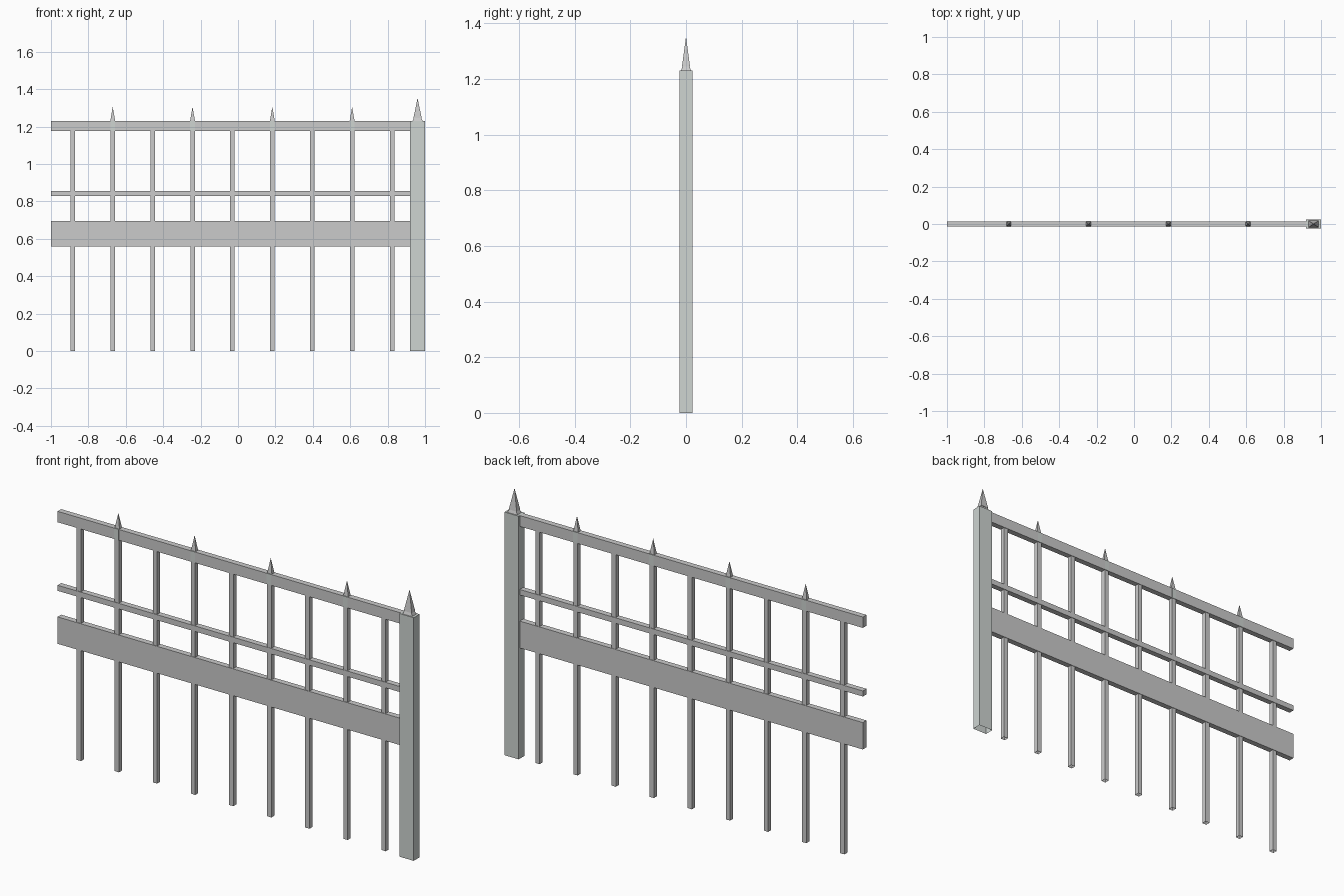
import bpy, bmesh

if "Cube" in bpy.data.objects:
    bpy.data.objects.remove(bpy.data.objects["Cube"])

light = bpy.data.materials.new("light_grey")
light.diffuse_color = (0.62, 0.66, 0.64, 1)
light.use_nodes = True
light.node_tree.nodes["Principled BSDF"].inputs["Base Color"].default_value = light.diffuse_color


def stack(name, x, levels, mat=None, cap_bottom=True):
    """Rectangular sections (z, half_x, half_y) joined upward; zero size makes a tip."""
    bm = bmesh.new()
    prev = None
    for z, hx, hy in levels:
        if hx == 0:
            tip = bm.verts.new((x, 0, z))
            for i in range(4):
                bm.faces.new((prev[i], prev[(i + 1) % 4], tip))
            prev = None
            break
        ring = [bm.verts.new((x + sx * hx, sy * hy, z))
                for sx, sy in ((-1, -1), (1, -1), (1, 1), (-1, 1))]
        if prev:
            for i in range(4):
                j = (i + 1) % 4
                bm.faces.new((prev[i], prev[j], ring[j], ring[i]))
        elif cap_bottom:
            bm.faces.new(ring[::-1])
        prev = ring
    if prev:
        bm.faces.new(prev)
    me = bpy.data.meshes.new(name)
    bm.to_mesh(me)
    bm.free()
    ob = bpy.data.objects.new(name, me)
    bpy.context.collection.objects.link(ob)
    if mat:
        me.materials.append(mat)
    return ob


# Horizontal rails running from the left end to the post
for name, z0, z1 in (("top_rail", 1.175, 1.23),
                     ("thin_rail", 0.828, 0.856),
                     ("wide_rail", 0.56, 0.696)):
    stack(name, -0.04, [(z0, 0.96, 0.0145), (z1, 0.96, 0.0145)])

# Vertical bars, open at the foot; every second one carries a spike
for i in range(9):
    x = -0.883 + i * 0.2133
    stack(f"bar_{i}", x, [(0, 0.012, 0.012), (1.18, 0.012, 0.012)], cap_bottom=False)
    if i % 2:
        stack(f"spike_collar_{i}", x,
              [(1.175, 0.0125, 0.015), (1.23, 0.0125, 0.015)], light)
        stack(f"spike_{i}", x, [(1.225, 0.014, 0.011), (1.305, 0, 0)])

# End post, open at the foot, with a flared finial
stack("post", 0.96, [(0, 0.04, 0.0235), (1.23, 0.04, 0.0235)], light, cap_bottom=False)
stack("finial_base", 0.96, [(1.23, 0.027, 0.018), (1.25, 0.018, 0.011)])
stack("finial_spike", 0.96, [(1.245, 0.022, 0.0145), (1.352, 0, 0)])
